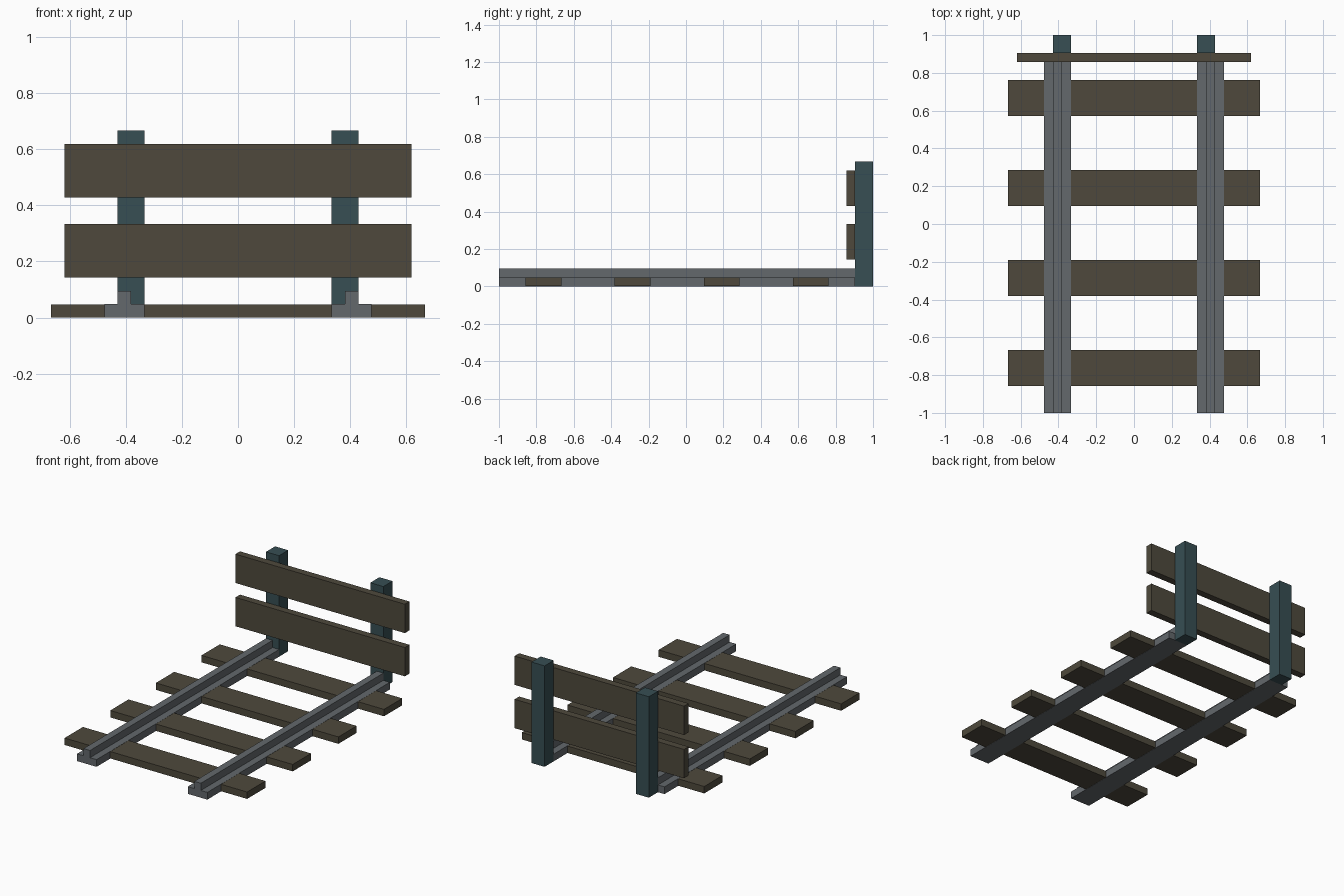
import bpy, bmesh

if "Cube" in bpy.data.objects:
    bpy.data.objects.remove(bpy.data.objects["Cube"])

U = 1 / 21  # the model sits on a grid 42 cells long


def material(name, rgb):
    m = bpy.data.materials.new(name)
    lin = [((c / 255 + 0.055) / 1.055) ** 2.4 for c in rgb]
    m.diffuse_color = (*lin, 1)
    m.use_nodes = True
    m.node_tree.nodes["Principled BSDF"].inputs["Base Color"].default_value = m.diffuse_color
    return m


wood = material("dark wood", (78, 73, 60))
steel = material("grey steel", (99, 104, 108))
post_paint = material("dark teal", (55, 78, 83))


def extrude(name, profile, y0, y1, mat):
    """Extrude an XZ profile (in grid cells) from y0 to y1."""
    bm = bmesh.new()
    face = bm.faces.new([bm.verts.new((x * U, y0 * U, z * U)) for x, z in profile])
    out = bmesh.ops.extrude_face_region(bm, geom=[face])
    verts = [g for g in out["geom"] if isinstance(g, bmesh.types.BMVert)]
    bmesh.ops.translate(bm, verts=verts, vec=(0, (y1 - y0) * U, 0))
    bmesh.ops.recalc_face_normals(bm, faces=bm.faces)
    mesh = bpy.data.meshes.new(name)
    bm.to_mesh(mesh)
    bm.free()
    mesh.materials.append(mat)
    obj = bpy.data.objects.new(name, mesh)
    bpy.context.collection.objects.link(obj)
    return obj


def box(name, x0, x1, y0, y1, z0, z1, mat):
    return extrude(name, [(x0, z0), (x1, z0), (x1, z1), (x0, z1)], y0, y1, mat)


# Sleepers, a hair thinner than the rail foot so the rail shows where they cross
for i in range(4):
    y = -18 + 10 * i
    box(f"sleeper_{i + 1}", -14, 14, y, y + 4, 0.02, 0.98, wood)

# Rails (wide foot, narrow head) and buffer posts, mirrored across x = 0
rail_profile = [(7, 0), (10, 0), (10, 1), (9, 1), (9, 2), (8, 2), (8, 1), (7, 1)]
rails = extrude("rails", rail_profile, -21, 19, steel)
posts = box("buffer_posts", 7, 9, 19, 21, 0, 14, post_paint)
for obj in (rails, posts):
    obj.modifiers.new("mirror", 'MIRROR')

# Buffer planks on the front of the posts
for name, z in (("lower_plank", 3), ("upper_plank", 9)):
    box(name, -13, 13, 18, 19, z, z + 4, wood)
